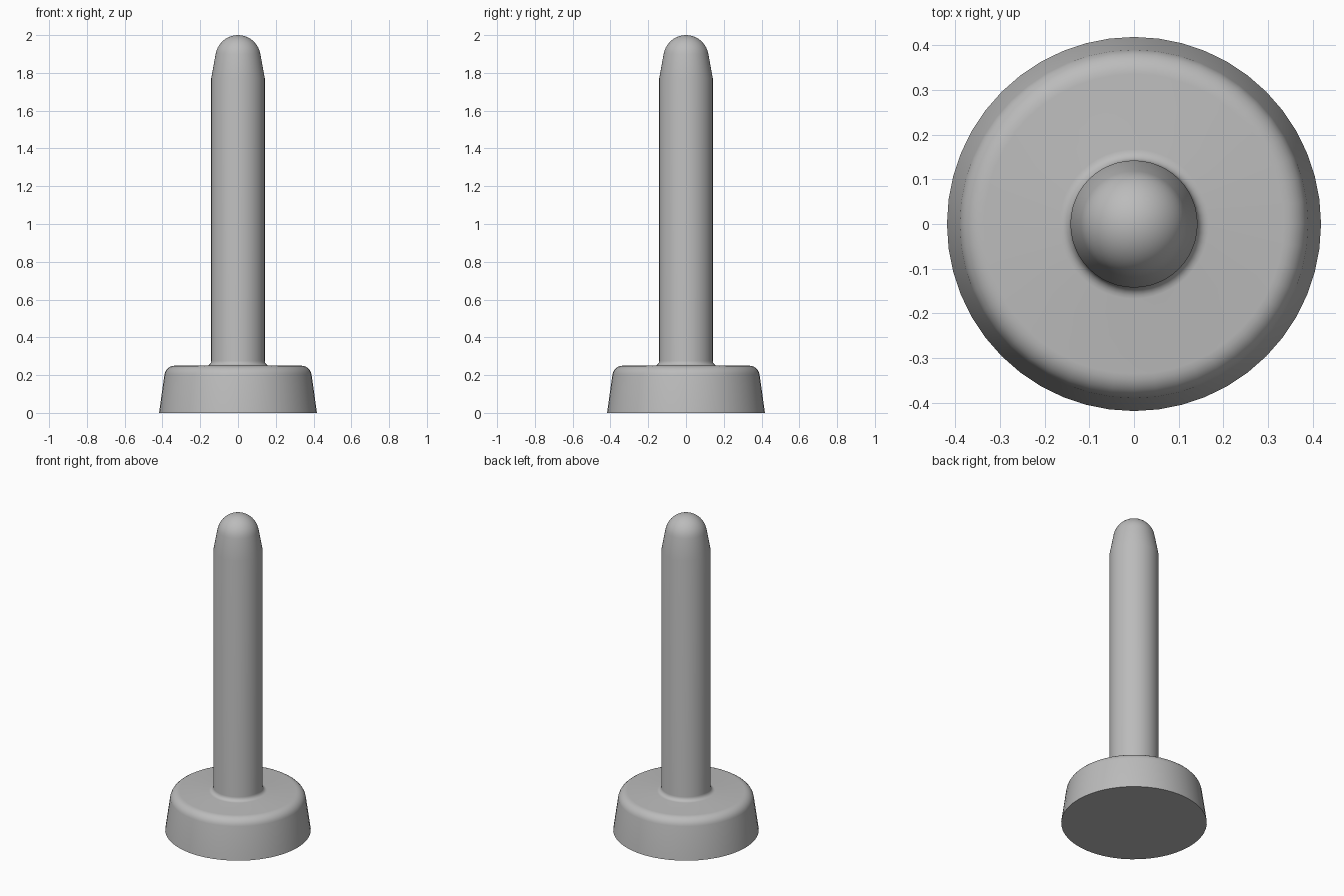
import bpy
import bmesh
from math import sin, cos, pi, radians
from mathutils import Vector

cube = bpy.data.objects.get("Cube")
if cube:
    bpy.data.objects.remove(cube, do_unlink=True)

SEGMENTS = 48
DRAFT = radians(9.5)

grey = bpy.data.materials.new("plain grey")
grey.use_nodes = True
colour = (0.5, 0.5, 0.5, 1)
grey.diffuse_color = colour
grey.node_tree.nodes["Principled BSDF"].inputs["Base Color"].default_value = colour


def arc(cx, cz, radius, start, end, steps):
    """Points on an arc in the profile plane, from start to end angle."""
    angles = [start + (end - start) * i / steps for i in range(steps + 1)]
    return [(cx + radius * cos(a), cz + radius * sin(a)) for a in angles]


def lathe(name, profile, material):
    """Turn a profile that starts and ends on the z axis into a closed solid."""
    bm = bmesh.new()
    verts = [bm.verts.new((r, 0, z)) for r, z in profile]
    edges = [bm.edges.new(pair) for pair in zip(verts, verts[1:])]
    bmesh.ops.spin(bm, geom=verts + edges, cent=(0, 0, 0), axis=(0, 0, 1),
                   angle=2 * pi, steps=SEGMENTS, use_merge=True)
    bmesh.ops.remove_doubles(bm, verts=bm.verts, dist=0.0001)
    bmesh.ops.recalc_face_normals(bm, faces=bm.faces)
    mesh = bpy.data.meshes.new(name)
    bm.to_mesh(mesh)
    bm.free()
    mesh.materials.append(material)
    obj = bpy.data.objects.new(name, mesh)
    bpy.context.collection.objects.link(obj)
    bpy.ops.object.select_all(action='DESELECT')
    obj.select_set(True)
    bpy.context.view_layer.objects.active = obj
    bpy.ops.object.shade_smooth_by_angle(angle=radians(30))
    return obj


# Flat underside and drafted base wall
profile = [(0, 0), (0.418, 0)]
# Rounded rim of the base
profile += arc(0.335, 0.195, 0.055, DRAFT, pi / 2, 6)
# Fillet where the post meets the base
profile += arc(0.167, 0.275, 0.025, 1.5 * pi, pi, 5)
# Straight post, then a tapered neck into the domed tip
profile += [(0.142, 1.77)]
tip = 0.12
profile += arc(0, 2 - tip, tip, DRAFT, pi / 2, 10)
profile[-1] = (0, 2)

lathe("base_and_post", profile, grey)
